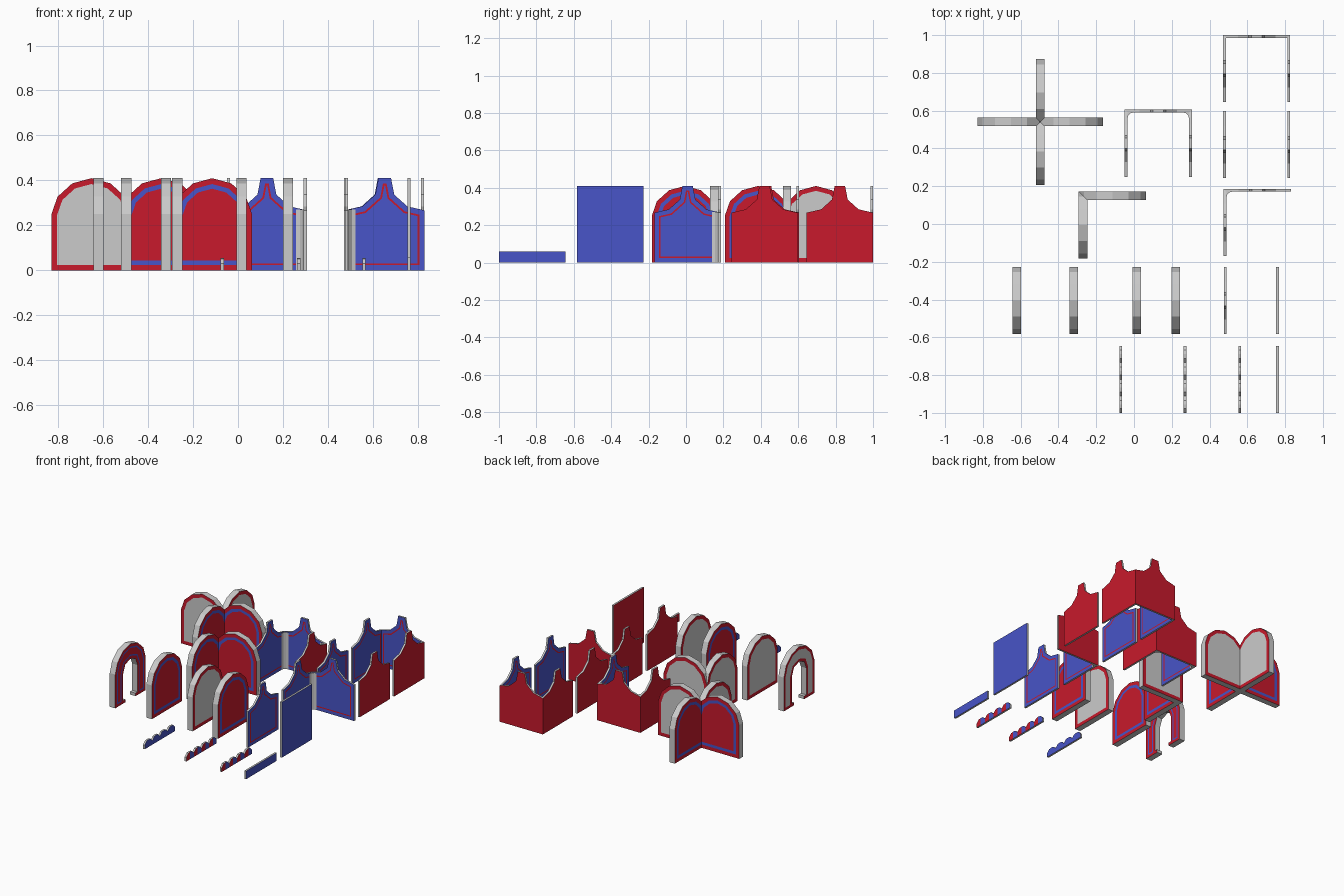
import bpy, bmesh, math
from mathutils import Vector, Matrix

if "Cube" in bpy.data.objects:
    bpy.data.objects.remove(bpy.data.objects["Cube"])

W, THICK, THIN, H = 0.355, 0.045, 0.014, 0.41


def material(name, rgb):
    m = bpy.data.materials.new(name)
    m.diffuse_color = (*rgb, 1)
    m.use_nodes = True
    m.node_tree.nodes["Principled BSDF"].inputs["Base Color"].default_value = m.diffuse_color
    return m


MATS = [None, material("red", (0.58, 0.01, 0.025)), material("blue", (0.065, 0.09, 0.58))]
GREY, RED, BLUE = 0, 1, 2

# face style: inset bands from the edge inwards, then the centre colour
STRIPED = ([(0.025, RED), (0.02, BLUE)], RED)
BLANK = ([(0.025, RED)], GREY)
LINED = ([(0.024, BLUE), (0.008, RED)], BLUE)
ALL_RED, ALL_BLUE = ([], RED), ([], BLUE)


def mirrored(half):
    """Full outline from its right half, listed bottom to top."""
    return half + [(-u, z) for u, z in reversed(half) if u > 0]


ARCH = mirrored([(W/2, 0), (W/2, 0.25), (0.15, 0.328), (0.085, 0.387), (0, H)])
CUSP = mirrored([(W/2, 0), (W/2, 0.267), (0.10, 0.285), (0.042, 0.337), (0.028, H)])
SLAB = mirrored([(W/2, 0), (W/2, H)])
LOW_SLAB = mirrored([(W/2, 0), (W/2, 0.06)])
OPENING = mirrored([(0.085, 0), (0.085, 0.22), (0.06, 0.28), (0, 0.30)])
DOORWAY = ARCH + list(reversed(OPENING))


def panel(name, outline, thick, centre, axis, front, back, mitres=()):
    """Upright slab; front is -y for axis x and +x for axis y. Mitres cut corner joints."""
    bm = bmesh.new()
    rings = [[bm.verts.new((u, s * thick / 2, z)) for u, z in outline] for s in (-1, 1)]
    n = len(outline)
    caps = [bm.faces.new(rings[0]), bm.faces.new(rings[1][::-1])]
    for i in range(n):
        j = (i + 1) % n
        bm.faces.new((rings[0][j], rings[0][i], rings[1][i], rings[1][j]))
    bmesh.ops.recalc_face_normals(bm, faces=bm.faces)
    for face, (bands, centre_colour) in zip(caps, (front, back)):
        for width, colour in bands:
            ring = bmesh.ops.inset_region(bm, faces=[face], thickness=width, use_even_offset=True)
            for f in ring["faces"]:
                f.material_index = colour
        face.material_index = centre_colour
    c = Vector((*centre, 0))
    turn = Matrix.Rotation(math.pi / 2 if axis == "y" else 0, 4, "Z")
    bm.transform(Matrix.Translation(c) @ turn)
    for point, slope in mitres:
        p, no = Vector((*point, 0)), Vector((1, slope, 0))
        if (c - p).dot(no) > 0:
            no = -no
        bmesh.ops.bisect_plane(bm, geom=bm.verts[:] + bm.edges[:] + bm.faces[:], dist=1e-6,
                               plane_co=p, plane_no=no, clear_outer=True)
    me = bpy.data.meshes.new(name)
    bm.to_mesh(me)
    bm.free()
    for m in MATS:
        me.materials.append(m)
    ob = bpy.data.objects.new(name, me)
    bpy.context.collection.objects.link(ob)
    return ob


def corner_cove(name, x, y, sx, r=0.034, height=0.27):
    """Concave filler column in an inside corner."""
    pts = [(x, y)]
    for i in range(4):
        a = math.pi / 2 * i / 3
        pts.append((x + sx * r * (1 - math.sin(a)), y - r * (1 - math.cos(a))))
    bm = bmesh.new()
    f = bm.faces.new([bm.verts.new((px, py, 0)) for px, py in pts])
    up = bmesh.ops.extrude_face_region(bm, geom=[f])["geom"]
    bmesh.ops.translate(bm, vec=(0, 0, height), verts=[v for v in up if isinstance(v, bmesh.types.BMVert)])
    bmesh.ops.recalc_face_normals(bm, faces=bm.faces)
    me = bpy.data.meshes.new(name)
    bm.to_mesh(me)
    bm.free()
    bpy.context.collection.objects.link(bpy.data.objects.new(name, me))


# four-way arch crossing
cx, cy, off = -0.497, 0.54, W/2 - THICK/2
cuts = [((cx, cy), 1), ((cx, cy), -1)]
for side, dx, dy, axis, front, back in (
        ("right", 1, 0, "x", STRIPED, BLANK), ("left", -1, 0, "x", BLANK, STRIPED),
        ("rear", 0, 1, "y", BLANK, STRIPED), ("near", 0, -1, "y", STRIPED, BLANK)):
    panel(f"crossing_arm_{side}", ARCH, THICK, (cx + dx*off, cy + dy*off), axis, front, back, cuts)

# arch corner
x0, y0 = -0.2925, 0.172
cuts = [((x0, y0), 1)]
panel("arch_corner_rear", ARCH, THICK, (x0 + W/2, y0 - THICK/2), "x", STRIPED, BLANK, cuts)
panel("arch_corner_side", ARCH, THICK, (x0 + THICK/2, y0 - W/2), "y", STRIPED, BLANK, cuts)

# single arch panels
for name, x, front, back in (("arch_panel_a", -0.32, STRIPED, BLANK),
                             ("arch_panel_b", 0.015, BLANK, STRIPED),
                             ("arch_panel_c", 0.222, STRIPED, BLANK)):
    panel(name, ARCH, THICK, (x, -0.405), "y", front, back)

# arch with doorway, and its small sill stubs
panel("doorway_arch", DOORWAY, THICK, (-0.62, -0.405), "y",
      ([(0.02, RED), (0.01, BLUE)], RED), ([(0.02, RED)], GREY))
STUB = mirrored([(0.0125, 0), (0.0125, 0.022)])
for s in (-1, 1):
    panel("doorway_sill_stub", STUB, THICK, (-0.62, -0.405 + s*0.0725), "y", ALL_RED, ALL_RED)


def cusp_group(name, x0, y0, right_wall, coved):
    """Rear wall plus one or two side walls, red outside and blue inside."""
    x1 = x0 + W
    left, right = ((x0, y0), 1), ((x1, y0), -1)
    panel(name + "_rear", CUSP, THIN, (x0 + W/2, y0 - THIN/2), "x", LINED, ALL_RED,
          [left, right] if right_wall else [left])
    panel(name + "_left", CUSP, THIN, (x0 + THIN/2, y0 - W/2), "y", LINED, ALL_RED, [left])
    if right_wall:
        panel(name + "_right", CUSP, THIN, (x1 - THIN/2, y0 - W/2), "y", ALL_RED, LINED, [right])
    if coved:
        corner_cove(name + "_cove_left", x0 + THIN, y0 - THIN, 1)
        if right_wall:
            corner_cove(name + "_cove_right", x1 - THIN, y0 - THIN, -1)


# thin wall groups
cusp_group("coved_bay", -0.049, 0.605, True, True)
cusp_group("square_bay", 0.472, 1.0, True, False)
cusp_group("wall_corner", 0.475, 0.186, False, True)

# facing pair, single wall and plain slabs
panel("passage_wall_left", CUSP, THIN, (0.479, 0.42), "y", LINED, ALL_RED)
panel("passage_wall_right", CUSP, THIN, (0.82, 0.42), "y", ALL_RED, LINED)
panel("single_wall", CUSP, THIN, (0.483, -0.405), "y", LINED, ALL_RED)
panel("plain_slab", SLAB, THIN, (0.76, -0.405), "y", ALL_BLUE, ALL_RED)
panel("low_plain_strip", LOW_SLAB, THIN, (0.76, -1 + W/2), "y", ALL_BLUE, ALL_RED)

# low strips with ragged tops, made of alternating segments
for name, x, colours in (("ragged_strip_a", -0.07, (ALL_BLUE, ALL_BLUE)),
                         ("ragged_strip_b", 0.27, (ALL_RED, ALL_BLUE)),
                         ("ragged_strip_c", 0.56, (ALL_RED, ALL_BLUE))):
    step = W / 8
    for i in range(8):
        a, b = (0.03, 0.055) if i % 2 == 0 else (0.055, 0.03)
        seg = [(-step/2, 0), (step/2, 0), (step/2, b), (0, 0.052), (-step/2, a)]
        panel(f"{name}_segment", seg, THIN, (x, -1 + step*(i + 0.5)), "y", colours[i % 2], colours[(i + 1) % 2])
